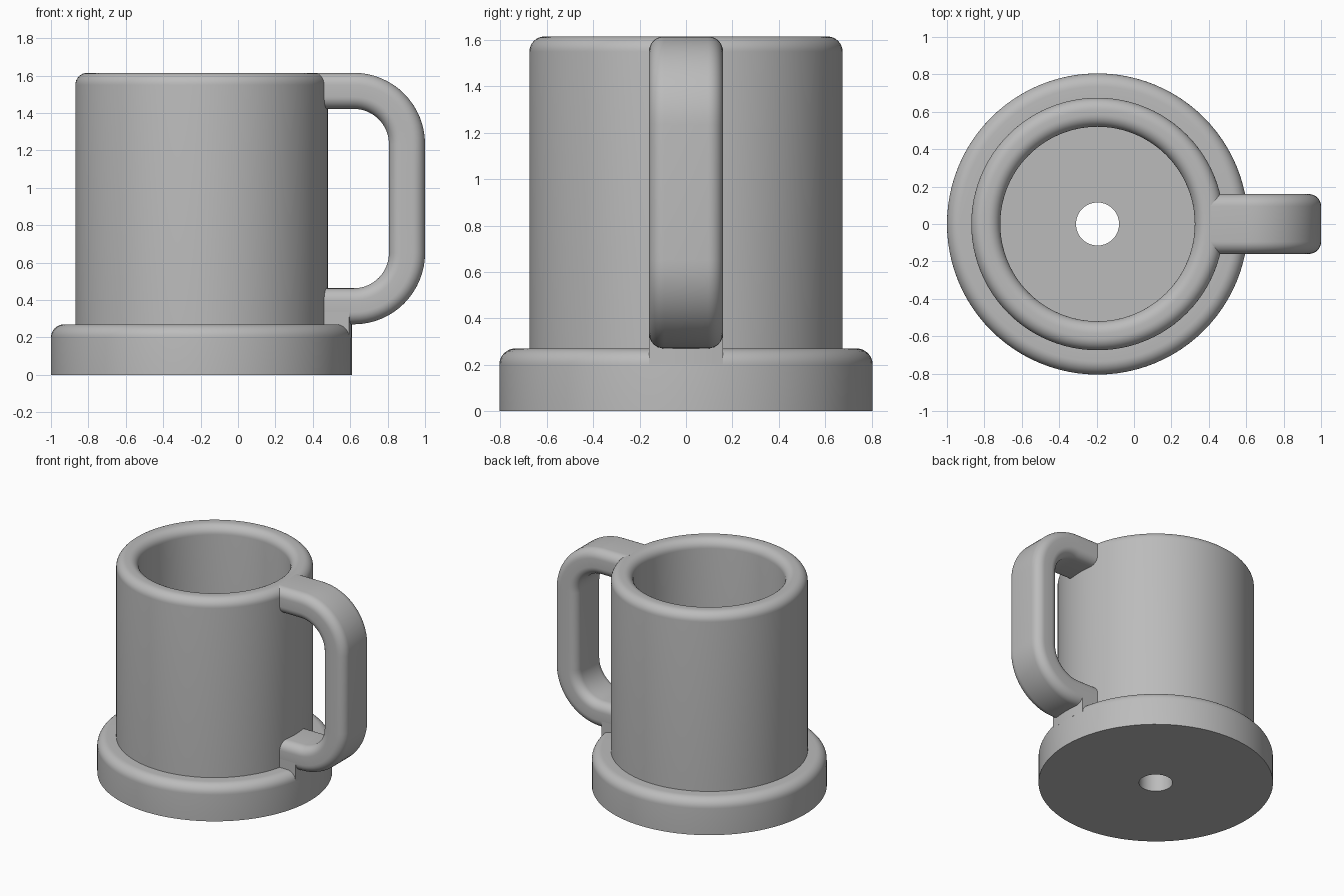
import bpy, bmesh
from math import sin, cos, pi, radians, asin

if "Cube" in bpy.data.objects:
    bpy.data.objects.remove(bpy.data.objects["Cube"], do_unlink=True)

CX = -0.195          # axis of the cup
HEIGHT = 1.615
BASE_R = 0.805
HALF_W = 0.16        # half width of the handle
HALF_T = 0.0965      # half thickness of the handle
LOW_Z, HIGH_Z = 0.27 + HALF_T, HEIGHT - HALF_T

grey = bpy.data.materials.new("light grey")
grey.use_nodes = True
grey.diffuse_color = (0.5, 0.5, 0.5, 1)
grey.node_tree.nodes["Principled BSDF"].inputs["Base Color"].default_value = (0.5, 0.5, 0.5, 1)


def arc(cx, cy, r, start, end, steps):
    """Points on an arc, angles in degrees."""
    angles = [radians(start + (end - start) * i / steps) for i in range(steps + 1)]
    return [(cx + r * cos(a), cy + r * sin(a)) for a in angles]


def finish(bm, name):
    bmesh.ops.recalc_face_normals(bm, faces=bm.faces)
    mesh = bpy.data.meshes.new(name)
    bm.to_mesh(mesh)
    bm.free()
    mesh.materials.append(grey)
    ob = bpy.data.objects.new(name, mesh)
    bpy.context.collection.objects.link(ob)
    bpy.ops.object.select_all(action="DESELECT")
    ob.select_set(True)
    bpy.context.view_layer.objects.active = ob
    bpy.ops.object.shade_smooth_by_angle(angle=radians(30))
    return ob


def skin(bm, rings, close):
    """Join successive rings of vertices with quads."""
    pairs = list(zip(rings, rings[1:]))
    if close:
        pairs.append((rings[-1], rings[0]))
    for a, b in pairs:
        for i in range(len(a)):
            j = (i + 1) % len(a)
            bm.faces.new((a[i], a[j], b[j], b[i]))


# Cup: one closed profile turned about the axis, with flange, rim and drain hole
profile = [(0.115, 0), (BASE_R, 0)]
profile += arc(BASE_R - 0.07, 0.2, 0.07, 0, 90, 8)
profile += [(0.675, 0.27)]
profile += arc(0.61, HEIGHT - 0.065, 0.065, 0, 90, 8)
profile += arc(0.585, HEIGHT - 0.065, 0.065, 90, 180, 8)
profile += [(0.52, 0.2), (0.115, 0.2)]
SEGMENTS = 96
bm = bmesh.new()
rings = []
for k in range(SEGMENTS):
    a = 2 * pi * k / SEGMENTS
    rings.append([bm.verts.new((CX + r * cos(a), r * sin(a), z)) for r, z in profile])
skin(bm, rings, True)
finish(bm, "cup_body")

# Handle: rounded rectangle swept along a D-shaped path
bend = 0.285
mid_x = 1.0 - HALF_T - bend
path = [(0.41, HIGH_Z, 90)]
for centre_z, start in ((HIGH_Z - bend, 90), (LOW_Z + bend, 0)):
    points = arc(mid_x, centre_z, bend, start, start - 90, 16)
    path += [(x, z, start - 90 * i / 16) for i, (x, z) in enumerate(points)]
path.append((0.41, LOW_Z, -90))
corner = 0.065
section = []
for start, sx, sy in ((0, 1, 1), (90, -1, 1), (180, -1, -1), (270, 1, -1)):
    section += arc(sx * (HALF_T - corner), sy * (HALF_W - corner), corner, start, start + 90, 8)
bm = bmesh.new()
rings = []
for x, z, angle in path:
    a = radians(angle)
    rings.append([bm.verts.new((x + n * cos(a), y, z + n * sin(a))) for n, y in section])
skin(bm, rings, False)
bm.faces.new(rings[0])
bm.faces.new(rings[-1])
finish(bm, "handle")

# Foot block: fills between the handle's lower end and the flange
reach = asin(HALF_W / BASE_R) * 180 / pi
outline = [(0.41, -HALF_W)] + arc(CX, 0, BASE_R, -reach, reach, 8) + [(0.41, HALF_W)]
bm = bmesh.new()
rings = [[bm.verts.new((x, y, z)) for x, y in outline] for z in (0.2, LOW_Z)]
skin(bm, rings, False)
for ring in rings:
    bm.faces.new(ring)
finish(bm, "handle_foot")
